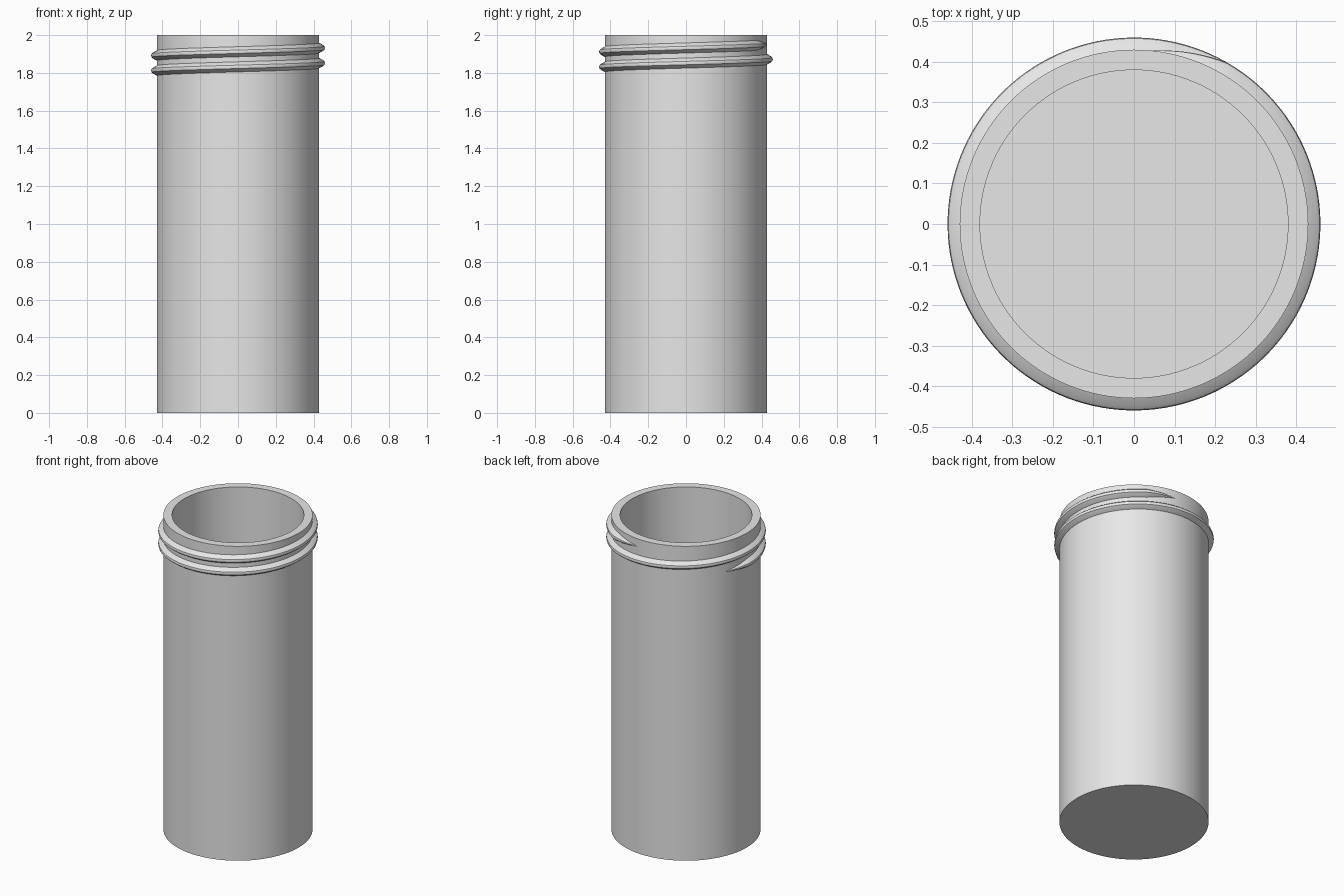
import bpy, bmesh, math

if "Cube" in bpy.data.objects:
    bpy.data.objects.remove(bpy.data.objects["Cube"])

SEG = 128
R_OUT, R_IN, R_THREAD = 0.43, 0.38, 0.46
HEIGHT, FLOOR = 2.0, 0.05

grey = bpy.data.materials.new("light_grey")
grey.diffuse_color = (0.8, 0.8, 0.8, 1)
grey.use_nodes = True
grey.node_tree.nodes["Principled BSDF"].inputs["Base Color"].default_value = grey.diffuse_color


def finish(bm, name):
    bmesh.ops.recalc_face_normals(bm, faces=bm.faces)
    mesh = bpy.data.meshes.new(name)
    bm.to_mesh(mesh)
    bm.free()
    mesh.materials.append(grey)
    ob = bpy.data.objects.new(name, mesh)
    bpy.context.collection.objects.link(ob)
    bpy.ops.object.select_all(action='DESELECT')
    ob.select_set(True)
    bpy.context.view_layer.objects.active = ob
    bpy.ops.object.shade_smooth_by_angle(angle=math.radians(30))


# Hollow container: outer wall, flat rim, inner wall, closed at both floors
bm = bmesh.new()
rings = []
for r, z in [(R_OUT, 0), (R_OUT, HEIGHT), (R_IN, HEIGHT), (R_IN, FLOOR)]:
    rings.append([bm.verts.new((r * math.cos(2 * math.pi * i / SEG),
                                r * math.sin(2 * math.pi * i / SEG), z))
                  for i in range(SEG)])
for a, b in zip(rings, rings[1:]):
    for i in range(SEG):
        j = (i + 1) % SEG
        bm.faces.new((a[i], a[j], b[j], b[i]))
bm.faces.new(rings[0])
bm.faces.new(rings[-1])
finish(bm, "container_body")

# Screw thread: a rounded ridge swept up a helix, tapering into the wall at both ends
START, END, TAPER, PITCH = 154, 807, 27, 0.08
R_BASE = R_OUT - 0.004
DEPTH = R_THREAD - R_BASE
PROFILE = [(0, -0.029), (0.7, -0.016), (0.93, -0.009), (1, 0),
           (0.93, 0.009), (0.7, 0.016), (0, 0.029)]
STEPS = 240
bm = bmesh.new()
sections = []
for i in range(STEPS + 1):
    deg = START + (END - START) * i / STEPS
    t = math.radians(deg)
    k = max(0.02, min(1, (deg - START) / TAPER, (END - deg) / TAPER))
    zc = 1.792 + PITCH * (deg - 90) / 360
    sections.append([bm.verts.new(((R_BASE + DEPTH * d * k) * math.cos(t),
                                   (R_BASE + DEPTH * d * k) * math.sin(t),
                                   zc + h * k)) for d, h in PROFILE])
n = len(PROFILE)
for a, b in zip(sections, sections[1:]):
    for i in range(n):
        j = (i + 1) % n
        bm.faces.new((a[i], a[j], b[j], b[i]))
bm.faces.new(sections[0])
bm.faces.new(sections[-1])
finish(bm, "screw_thread")
